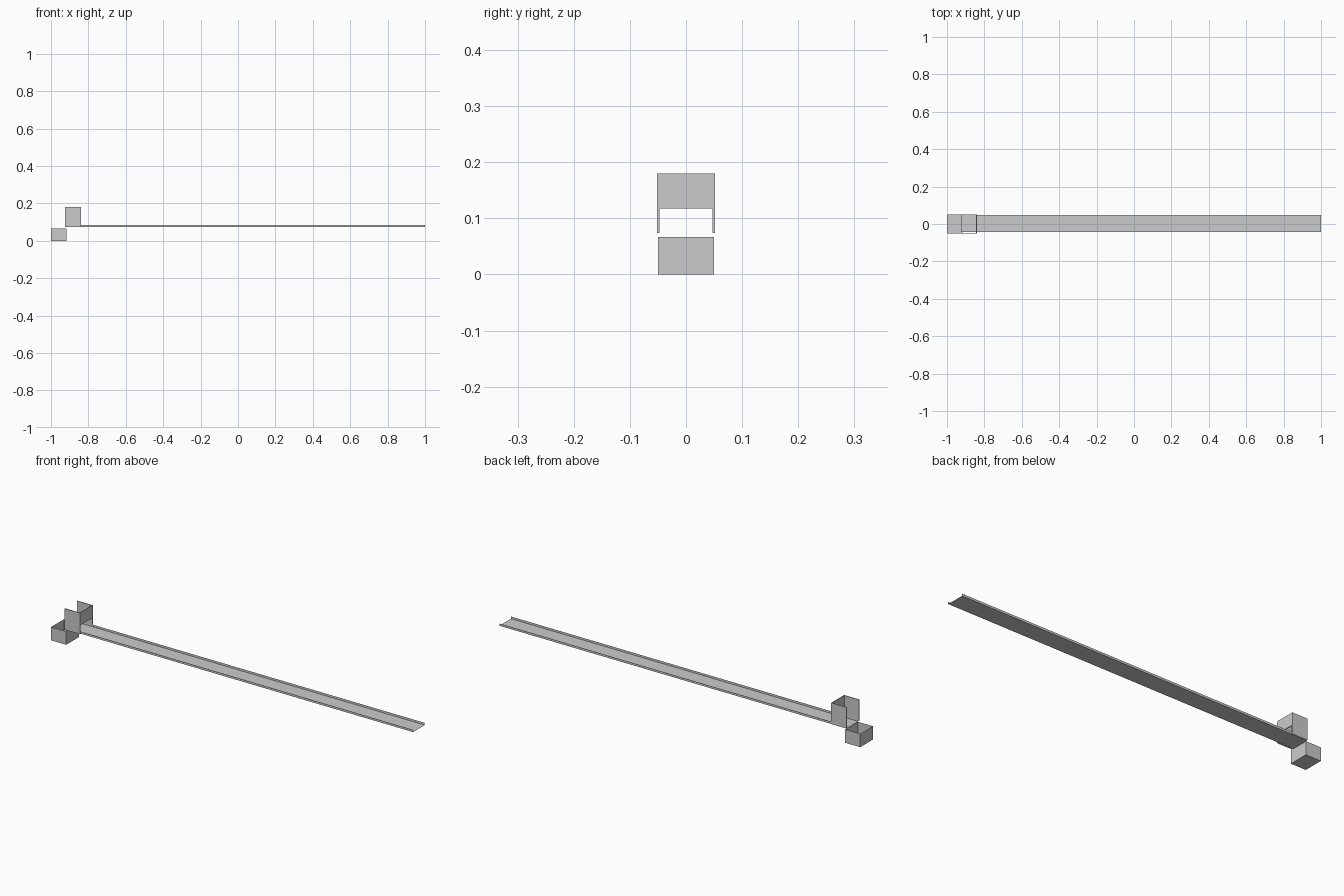
import bpy, bmesh

if "Cube" in bpy.data.objects:
    bpy.data.objects.remove(bpy.data.objects["Cube"])


def make_object(name, bm):
    mesh = bpy.data.meshes.new(name)
    bm.to_mesh(mesh)
    bm.free()
    obj = bpy.data.objects.new(name, mesh)
    bpy.context.collection.objects.link(obj)
    return obj


def box(name, x, y, z, open_top=False):
    bm = bmesh.new()
    bmesh.ops.create_cube(bm, size=1)
    for v in bm.verts:
        for i, (lo, hi) in enumerate((x, y, z)):
            v.co[i] = hi if v.co[i] > 0 else lo
    if open_top:
        bm.normal_update()
        top = [f for f in bm.faces if f.normal.z > 0.9]
        bmesh.ops.delete(bm, geom=top, context='FACES_ONLY')
    return make_object(name, bm)


def channel(name, x0, x1, profile):
    # sheet swept along x from a (y, z) profile
    bm = bmesh.new()
    rows = [[bm.verts.new((x, y, z)) for y, z in profile] for x in (x0, x1)]
    for i in range(len(profile) - 1):
        bm.faces.new((rows[0][i], rows[1][i], rows[1][i + 1], rows[0][i + 1]))
    return make_object(name, bm)


# open collecting bin below the end of the rail
box("lower_bin", (-1.0, -0.917), (-0.05, 0.05), (0.0, 0.067), open_top=True)

# long shallow rail with upturned lips
channel("rail_channel", -0.924, 1.0,
        [(-0.043, 0.084), (-0.043, 0.073), (0.049, 0.073), (0.049, 0.084)])

# housing over the rail: two tall cheeks and a raised end wall
T = 0.004
X0, X1, Y, TOP = -0.924, -0.84, 0.0515, 0.18
for name, y in (("front_cheek", (-Y, -Y + T)), ("back_cheek", (Y - T, Y))):
    box(name, (X0, X1), y, (0.074, TOP))
box("end_wall", (X1 - T, X1), (-Y + T, Y - T), (0.118, TOP))
